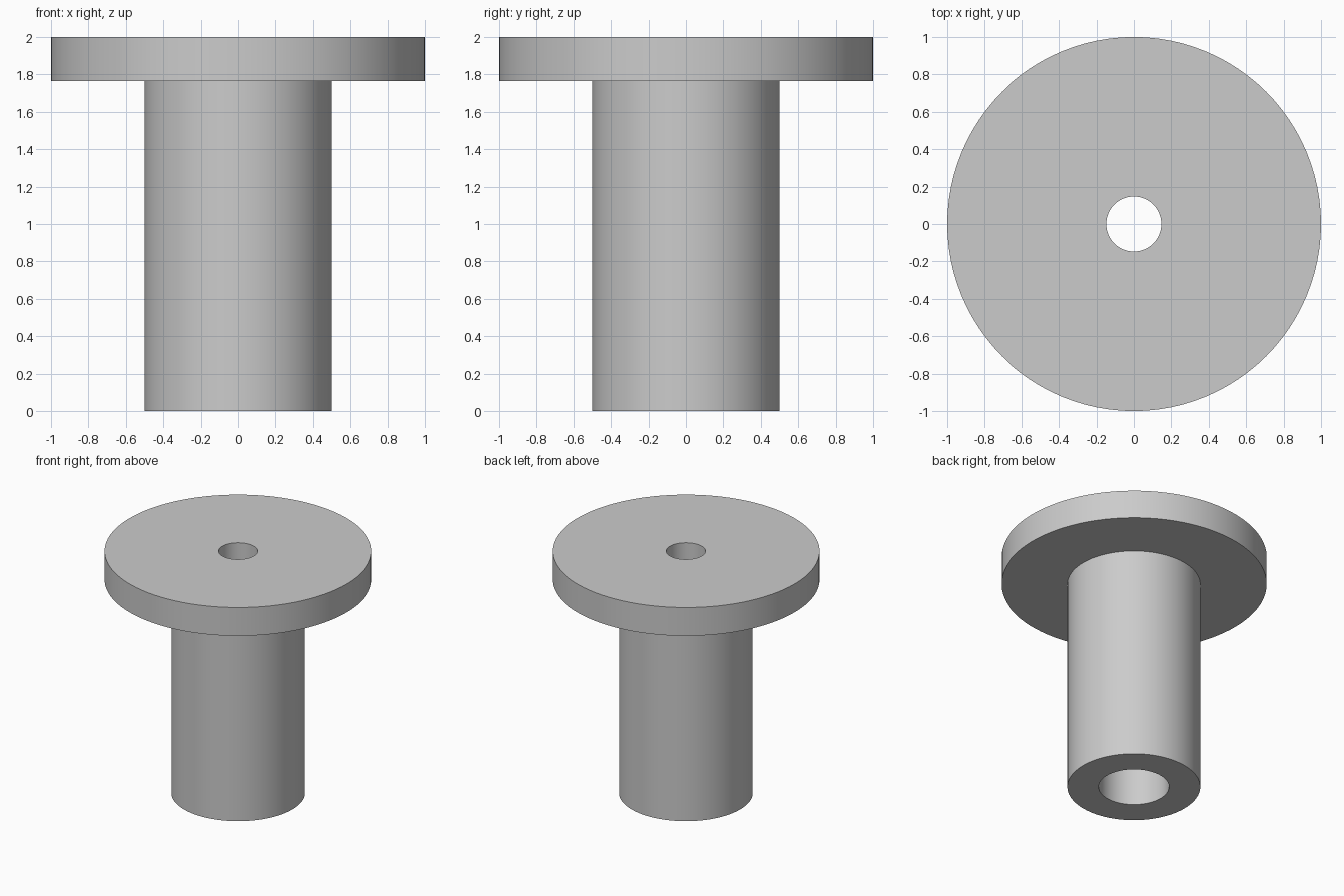
import bpy
import bmesh
import math

cube = bpy.data.objects.get("Cube")
if cube:
    bpy.data.objects.remove(cube, do_unlink=True)

SEGMENTS = 96
HEIGHT = 2.0
FLANGE_BOTTOM = 1.765
FLANGE_RADIUS = 1.0
STEM_RADIUS = 0.5
BORE_RADIUS = 0.147       # narrow hole through the flange
RECESS_RADIUS = 0.265     # wide hole up the stem

# Plain grey material
grey = bpy.data.materials.new("plain grey")
grey.use_nodes = True
colour = (0.6, 0.6, 0.6, 1)
grey.diffuse_color = colour
bsdf = next(n for n in grey.node_tree.nodes if n.type == 'BSDF_PRINCIPLED')
bsdf.inputs["Base Color"].default_value = colour


def lathe(name, profile):
    """Spin a closed (radius, height) profile around the z axis."""
    bm = bmesh.new()
    verts = [bm.verts.new((r, 0, z)) for r, z in profile]
    edges = [bm.edges.new((a, b)) for a, b in zip(verts, verts[1:] + verts[:1])]
    bmesh.ops.spin(bm, geom=verts + edges, cent=(0, 0, 0), axis=(0, 0, 1),
                   angle=math.tau, steps=SEGMENTS, use_duplicate=False)
    bmesh.ops.remove_doubles(bm, verts=bm.verts, dist=0.0001)
    bmesh.ops.recalc_face_normals(bm, faces=bm.faces)
    mesh = bpy.data.meshes.new(name)
    bm.to_mesh(mesh)
    bm.free()
    mesh.materials.append(grey)
    obj = bpy.data.objects.new(name, mesh)
    bpy.context.collection.objects.link(obj)
    bpy.ops.object.select_all(action='DESELECT')
    obj.select_set(True)
    bpy.context.view_layer.objects.active = obj
    bpy.ops.object.shade_smooth_by_angle(angle=math.radians(30))
    return obj


# Flange, hollow stem and stepped bore as one turned solid
lathe("flanged_bushing", [
    (RECESS_RADIUS, 0),
    (STEM_RADIUS, 0),
    (STEM_RADIUS, FLANGE_BOTTOM),
    (FLANGE_RADIUS, FLANGE_BOTTOM),
    (FLANGE_RADIUS, HEIGHT),
    (BORE_RADIUS, HEIGHT),
    (BORE_RADIUS, FLANGE_BOTTOM),
    (RECESS_RADIUS, FLANGE_BOTTOM),
])
